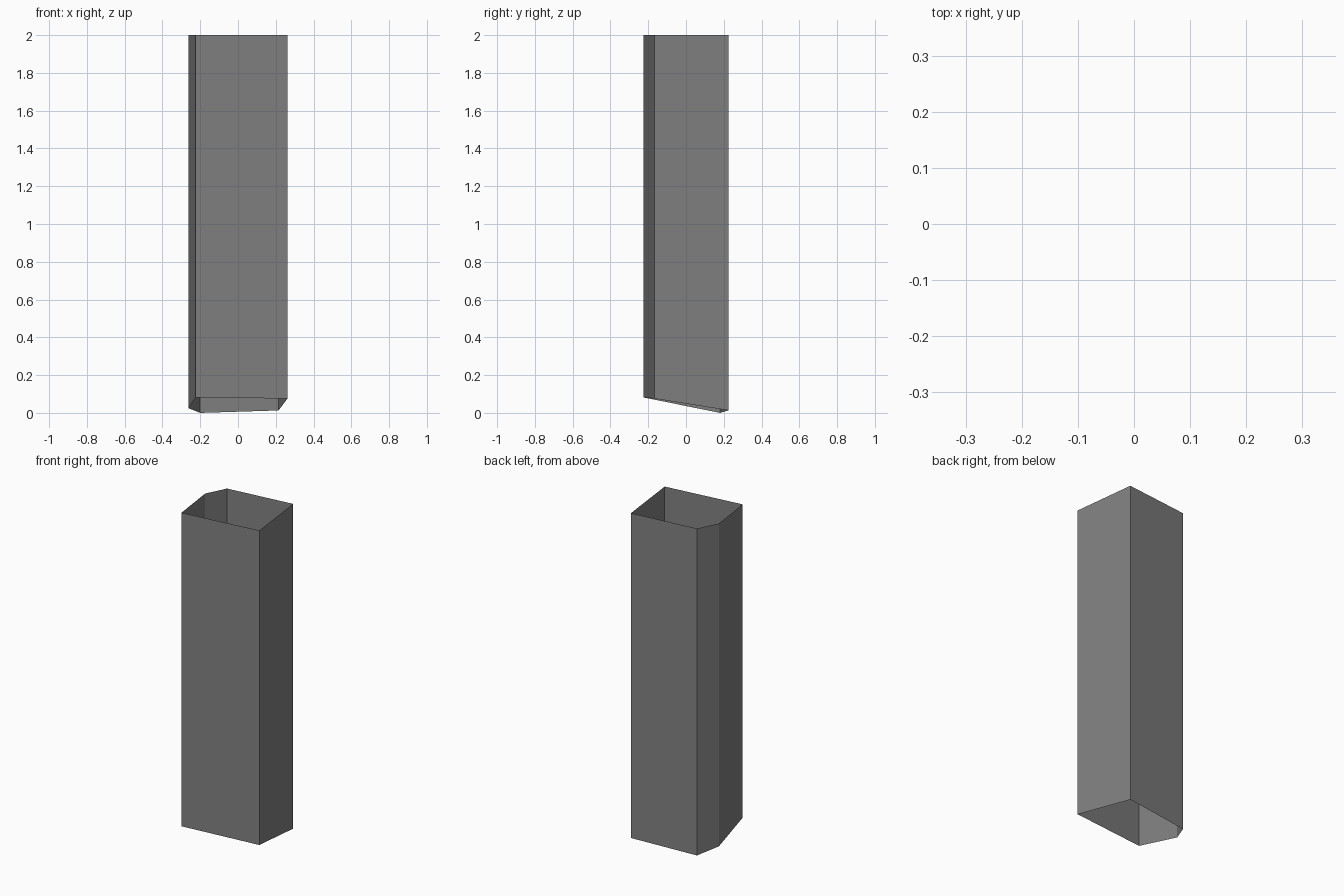
import bpy, bmesh

if "Cube" in bpy.data.objects:
    bpy.data.objects.remove(bpy.data.objects["Cube"])

# Cross-section corners, counter-clockwise from above: x, y, height of the lower cut
PROFILE = [
    (-0.225, -0.225, 0.082),   # front left
    (0.262, -0.168, 0.076),    # front right
    (0.215, 0.225, 0.013),     # back right
    (-0.200, 0.180, 0.000),    # back left
    (-0.262, 0.056, 0.025),    # left
]
TOP = 2.0

grey = bpy.data.materials.new("mid grey")
grey.diffuse_color = (0.22, 0.22, 0.22, 1)
grey.use_nodes = True
grey.node_tree.nodes["Principled BSDF"].inputs["Base Color"].default_value = grey.diffuse_color

# Open shaft: straight walls, no caps
bm = bmesh.new()
low = [bm.verts.new(p) for p in PROFILE]
high = [bm.verts.new((x, y, TOP)) for x, y, _ in PROFILE]
n = len(PROFILE)
for i in range(n):
    j = (i + 1) % n
    bm.faces.new((low[i], low[j], high[j], high[i]))

mesh = bpy.data.meshes.new("column_shaft")
bm.to_mesh(mesh)
bm.free()
mesh.materials.append(grey)
shaft = bpy.data.objects.new("column_shaft", mesh)
bpy.context.collection.objects.link(shaft)
